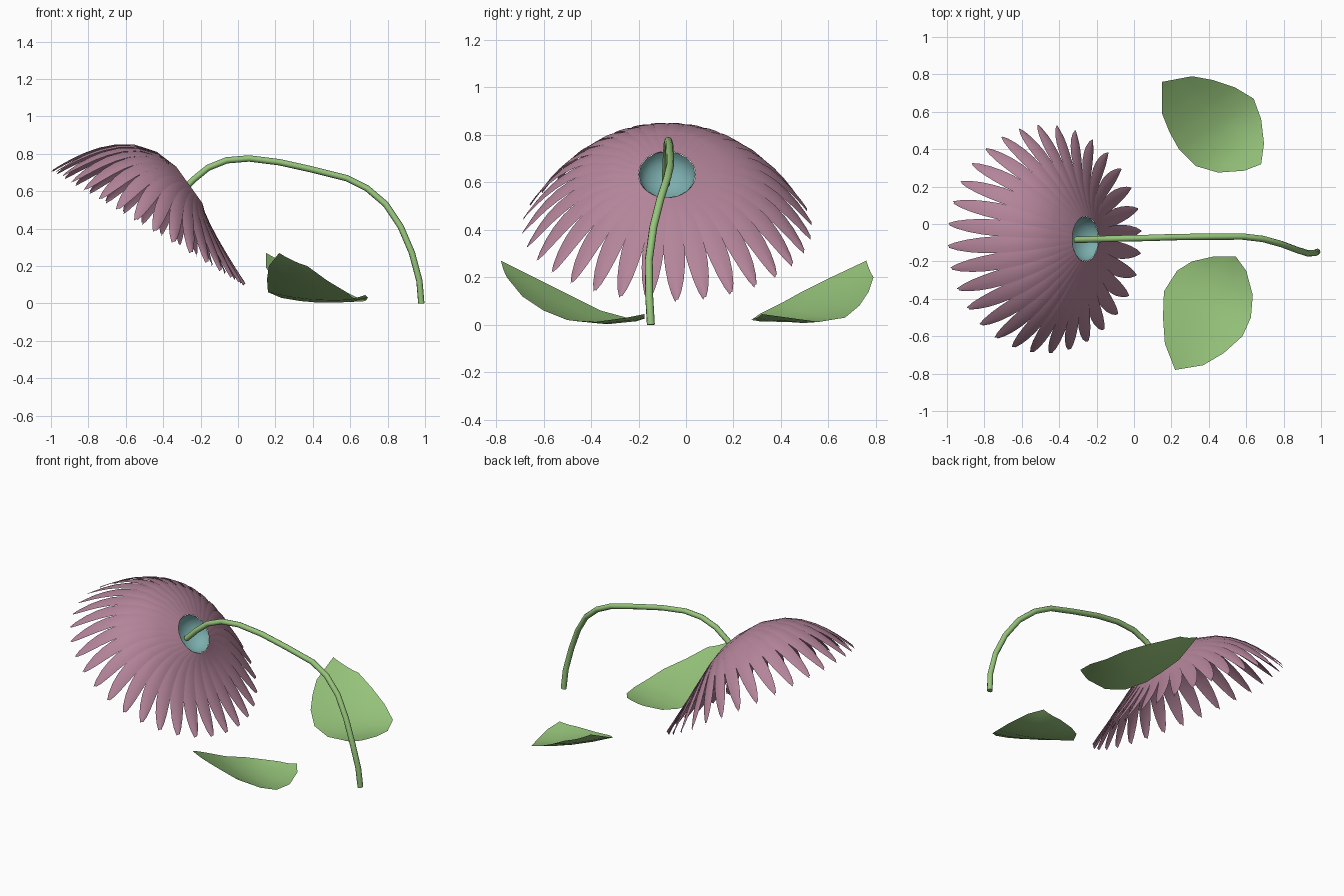
import bpy, math
from mathutils import Vector

if "Cube" in bpy.data.objects:
    bpy.data.objects.remove(bpy.data.objects["Cube"])


def material(name, rgb):
    m = bpy.data.materials.new(name)
    m.diffuse_color = (*rgb, 1)
    m.use_nodes = True
    m.node_tree.nodes["Principled BSDF"].inputs["Base Color"].default_value = m.diffuse_color
    return m


PINK = material("petal_pink", (0.45, 0.23, 0.32))
GREEN = material("leaf_green", (0.31, 0.56, 0.20))
TEAL = material("centre_teal", (0.20, 0.42, 0.42))


def mesh_object(name, verts, faces, mat):
    me = bpy.data.meshes.new(name)
    me.from_pydata([tuple(v) for v in verts], [], faces)
    me.materials.append(mat)
    me.shade_smooth()
    ob = bpy.data.objects.new(name, me)
    bpy.context.collection.objects.link(ob)
    return ob


def grid_faces(rows, cols, start=0):
    return [(start + r * cols + c, start + r * cols + c + 1,
             start + (r + 1) * cols + c + 1, start + (r + 1) * cols + c)
            for r in range(rows - 1) for c in range(cols - 1)]


# Flower head: drooping surface through three tilted rings (centre, down radius, side radius)
AXIS = Vector((0.66, 0, 0.75))
RINGS = [(Vector((-0.26, -0.08, 0.633)), Vector((0.07, 0, -0.0975)), 0.12),
         (Vector((-0.375, -0.08, 0.615)), Vector((0.245, 0, -0.235)), 0.38),
         (Vector((-0.48, -0.08, 0.405)), Vector((0.515, 0, -0.305)), 0.61)]


def head_point(phi, s):
    weights = ((1 - s) * (1 - 2 * s), 4 * s * (1 - s), s * (2 * s - 1))
    p = Vector()
    for w, (centre, down, side) in zip(weights, RINGS):
        p += w * (centre + math.cos(phi) * down + Vector((0, math.sin(phi) * side, 0)))
    return p


# Petals: slightly shingled, free and tapering in the outer third
COUNT = 32
STEP = math.tau / COUNT
PROFILE = [(0, .6), (.2, .6), (.4, .58), (.55, .54), (.68, .49),
           (.78, .41), (.87, .31), (.95, .18), (1, .05)]
verts, faces = [], []
for i in range(COUNT):
    start = len(verts)
    phi = 0.067 + i * STEP
    for s, width in PROFILE:
        for k in (-1, -0.5, 0, 0.5, 1):
            lift = s * (0.006 * k + 0.008 * (1 - k * k))
            verts.append(head_point(phi + k * width * STEP, s) + AXIS * lift)
    faces += grid_faces(len(PROFILE), 5, start)
mesh_object("petals", verts, faces, PINK)

# Flower centre: open bowl bulging to the underside of the petals
centre, down, side = RINGS[0]
inward = Vector((-0.81, 0, -0.58))
N, LEVELS = 16, 5
verts, faces = [], []
for j in range(LEVELS):
    a = j / LEVELS * math.pi / 2
    for i in range(N):
        t = i * math.tau / N
        verts.append(centre + math.cos(a) * (math.cos(t) * down + Vector((0, math.sin(t) * side, 0)))
                     + inward * 0.09 * math.sin(a))
verts.append(centre + inward * 0.09)
for i in range(N):
    n = (i + 1) % N
    for j in range(LEVELS - 1):
        faces.append((j * N + i, j * N + n, (j + 1) * N + n, (j + 1) * N + i))
    faces.append(((LEVELS - 1) * N + i, (LEVELS - 1) * N + n, LEVELS * N))
mesh_object("flower_centre", verts, faces, TEAL)

# Stem: round tube along an arching path
path = [(.98, -.148, 0), (.97, -.155, .12), (.93, -.157, .27), (.87, -.138, .41),
        (.79, -.108, .53), (.69, -.08, .615), (.58, -.067, .67), (.40, -.068, .715),
        (.22, -.07, .755), (.06, -.075, .775), (-.06, -.077, .765), (-.16, -.08, .725),
        (-.24, -.083, .66), (-.31, -.085, .59)]
curve = bpy.data.curves.new("stem_path", 'CURVE')
curve.dimensions = '3D'
curve.bevel_depth = 0.017
curve.bevel_resolution = 2
curve.use_fill_caps = True
spline = curve.splines.new('POLY')
spline.points.add(len(path) - 1)
for p, co in zip(spline.points, path):
    p.co = (*co, 1)
curve.materials.append(GREEN)
stem = bpy.data.objects.new("stem", curve)
bpy.context.collection.objects.link(stem)
for sp in curve.splines:
    sp.use_smooth = True


# Leaves: cupped sheets spanned between a left and a right edge
def leaf(name, left, right):
    cols = 5
    verts = []
    for a, b in zip(left, right):
        a, b = Vector(a), Vector(b)
        for c in range(cols):
            t = c / (cols - 1)
            p = a.lerp(b, t)
            p.z = max(0.003, p.z - 0.16 * (a - b).length * t * (1 - t))
            verts.append(p)
    mesh_object(name, verts, grid_faces(len(left), cols), GREEN)


leaf("back_leaf",
     [(.15, .76, .27), (.15, .59, .19), (.19, .49, .14), (.24, .40, .09),
      (.33, .31, .045), (.45, .275, .02), (.59, .285, .025)],
     [(.31, .79, .20), (.42, .77, .14), (.54, .73, .08), (.64, .67, .03),
      (.68, .56, .012), (.695, .43, .03), (.68, .32, .045)])
leaf("front_leaf",
     [(.22, -.78, .27), (.165, -.64, .20), (.155, -.50, .13), (.16, -.36, .06),
      (.23, -.25, .03), (.31, -.20, .02), (.42, -.175, .025)],
     [(.37, -.755, .20), (.48, -.69, .12), (.58, -.60, .06), (.625, -.50, .02),
      (.635, -.38, .012), (.60, -.25, .03), (.545, -.175, .045)])
